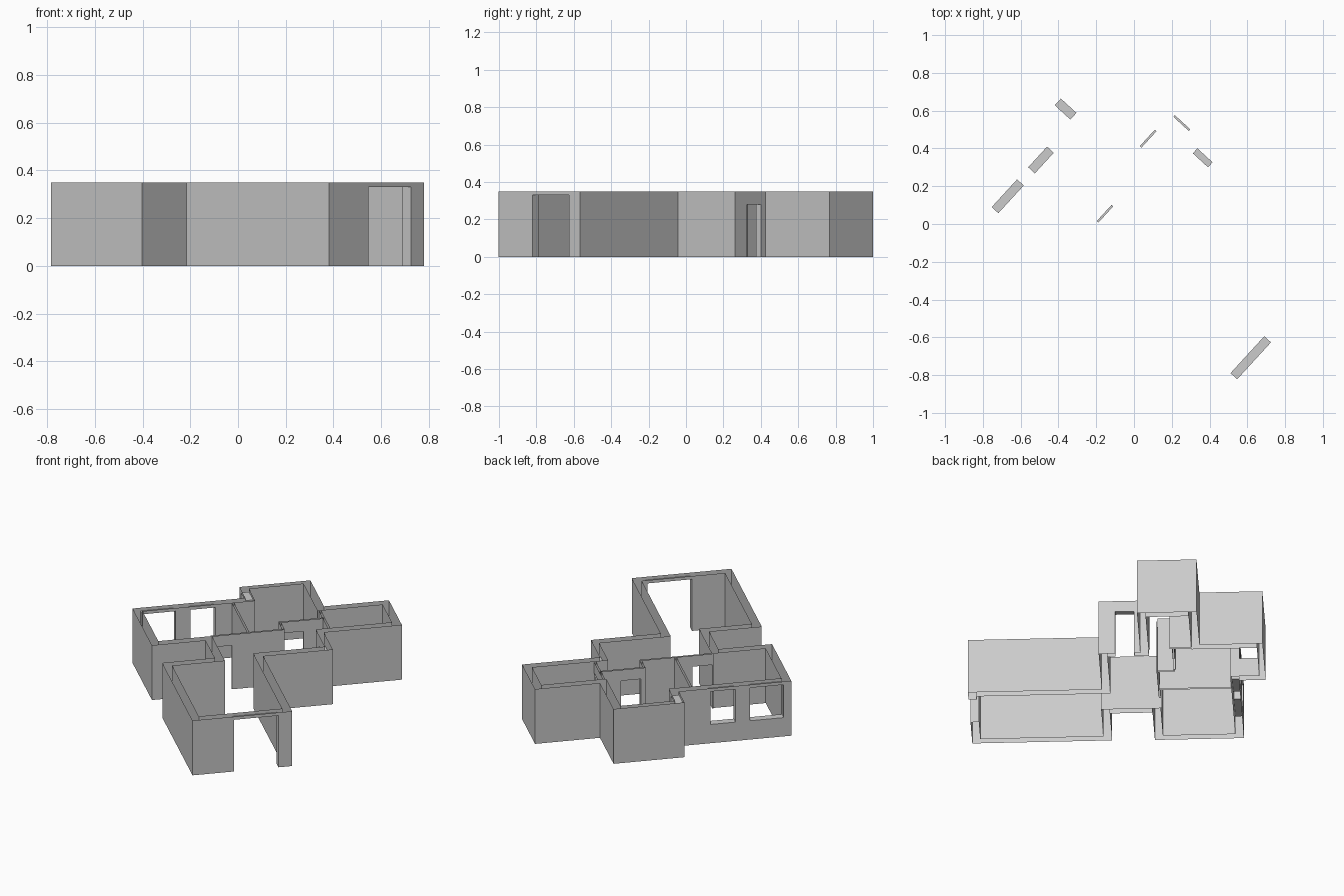
import bpy
import bmesh
from math import radians
from mathutils import Matrix

if "Cube" in bpy.data.objects:
    bpy.data.objects.remove(bpy.data.objects["Cube"], do_unlink=True)

HEIGHT = 0.35
THICK = 0.048
THIN = 0.006          # half thickness of a partition
HEAD = 0.33           # top of windows and main entrance
SILL = 0.12
DOOR = 0.28
TURN = Matrix.Rotation(radians(47.5), 4, 'Z')

plaster = bpy.data.materials.new("grey_plaster")
plaster.use_nodes = True
grey = (0.6, 0.6, 0.6, 1)
plaster.diffuse_color = grey
plaster.node_tree.nodes["Principled BSDF"].inputs["Base Color"].default_value = grey


def quad(bm, points):
    bm.faces.new([bm.verts.new(p) for p in points])


def upright(bm, p, q, z0, z1):
    if z1 - z0 > 1e-4 and abs(p[0] - q[0]) + abs(p[1] - q[1]) > 1e-4:
        quad(bm, [(*p, z0), (*q, z0), (*q, z1), (*p, z1)])


def at(p, axis, value):
    r = list(p)
    r[axis] = value
    return tuple(r)


def skin(bm, p, q, axis, openings):
    """One side of a wall, split around its openings."""
    forward = q[axis] > p[axis]
    here = p
    for lo, hi, z0, z1 in sorted(openings, reverse=not forward):
        a, b = (lo, hi) if forward else (hi, lo)
        a, b = at(p, axis, a), at(p, axis, b)
        upright(bm, here, a, 0, HEIGHT)
        upright(bm, a, b, 0, z0)
        upright(bm, a, b, z1, HEIGHT)
        here = b
    upright(bm, here, q, 0, HEIGHT)


def wall(bm, p, q, p_in, q_in, openings=()):
    """Hollow wall with open top and base, plus the reveals of its openings."""
    axis = 0 if abs(q[0] - p[0]) > abs(q[1] - p[1]) else 1
    skin(bm, p, q, axis, openings)
    skin(bm, q_in, p_in, axis, openings)
    for lo, hi, z0, z1 in openings:
        a, b = at(p, axis, lo), at(p, axis, hi)
        c, d = at(p_in, axis, hi), at(p_in, axis, lo)
        upright(bm, a, d, z0, z1)
        upright(bm, c, b, z0, z1)
        quad(bm, [(*v, z1) for v in (a, b, c, d)])
        if z0 > 0:
            quad(bm, [(*v, z0) for v in (a, b, c, d)])


def finish(bm, name):
    bmesh.ops.remove_doubles(bm, verts=bm.verts, dist=1e-5)
    bm.transform(TURN)
    mesh = bpy.data.meshes.new(name)
    bm.to_mesh(mesh)
    bm.free()
    mesh.materials.append(plaster)
    obj = bpy.data.objects.new(name, mesh)
    bpy.context.collection.objects.link(obj)


# Outer walls: the plan outline, counter-clockwise from the entrance corner
outline = [
    (-0.482, -0.958), (0.109, -0.958), (0.109, -0.182), (0.522, -0.182),
    (0.522, 0.06), (0.985, 0.06), (0.985, 0.405), (0.6, 0.405),
    (0.6, 0.77), (0.18, 0.77), (0.18, 0.616), (-0.488, 0.616),
    (-0.488, 0.10), (-0.17, 0.10), (-0.17, -0.148), (-0.482, -0.148),
]
thickness = {3: 0.036, 8: 0.034}
outer_openings = {
    0: [(-0.237, 0.028, 0, HEAD)],                                     # entrance
    3: [(-0.086, 0.023, 0, DOOR)],                                     # side door
    9: [(0.622, 0.734, SILL, HEAD)],                                   # small window
    10: [(-0.443, -0.244, SILL, HEAD), (-0.157, -0.009, SILL, HEAD)],  # windows
}
outer_openings[11] = []
count = len(outline)


def inset(i):
    """Step from edge i towards the inside of the house."""
    p, q = outline[i], outline[(i + 1) % count]
    dx, dy = q[0] - p[0], q[1] - p[1]
    size = abs(dx) + abs(dy)
    t = thickness.get(i, THICK)
    return -dy / size * t, dx / size * t


inner = []
for i, p in enumerate(outline):
    before, after = inset((i - 1) % count), inset(i)
    inner.append((p[0] + before[0] + after[0], p[1] + before[1] + after[1]))

bm = bmesh.new()
for i in range(count):
    j = (i + 1) % count
    wall(bm, outline[i], outline[j], inner[i], inner[j], outer_openings.get(i, ()))
finish(bm, "outer_walls")

# Thin partitions: name, start, end, openings
partitions = [
    ("hall_partition", (-0.128, 0.15), (0.309, 0.15), [(-0.122, -0.005, 0, DOOR)]),
    ("corner_partition", (0.303, 0.15), (0.303, 0.25), []),
    ("back_room_partition", (0.297, 0.25), (0.565, 0.25), [(0.325, 0.442, 0, DOOR)]),
    ("side_room_partition", (0.565, 0.108), (0.565, 0.357), [(0.118, 0.23, 0, DOOR)]),
    ("bedroom_partition", (0.096, 0.15), (0.096, 0.568), []),
]
for name, p, q, openings in partitions:
    along_x = p[1] == q[1]
    ox, oy = (0, -THIN) if along_x else (THIN, 0)
    bm = bmesh.new()
    wall(bm, (p[0] + ox, p[1] + oy), (q[0] + ox, q[1] + oy),
         (p[0] - ox, p[1] - oy), (q[0] - ox, q[1] - oy), openings)
    finish(bm, name)
